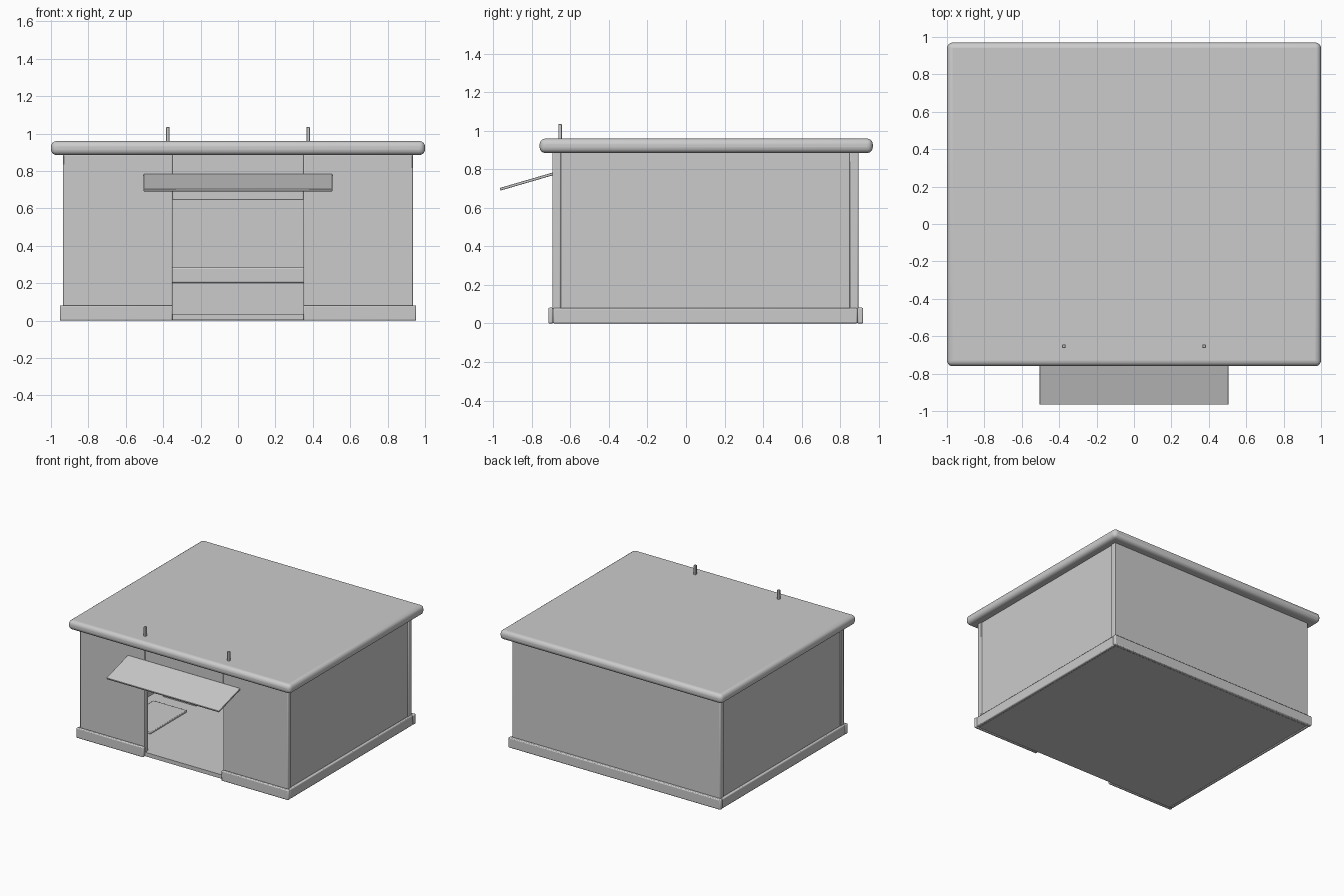
import bpy, math

if "Cube" in bpy.data.objects:
    bpy.data.objects.remove(bpy.data.objects["Cube"])


def box(name, x, y, z, bevel=0.0, segments=2):
    """Box from (min, max) ranges, with optional rounded edges."""
    bpy.ops.mesh.primitive_cube_add(
        size=1, location=[(r[0] + r[1]) / 2 for r in (x, y, z)])
    ob = bpy.context.object
    ob.name = name
    ob.scale = [r[1] - r[0] for r in (x, y, z)]
    bpy.ops.object.transform_apply(location=False, rotation=False, scale=True)
    if bevel:
        mod = ob.modifiers.new("rounded_edges", 'BEVEL')
        mod.width = bevel
        mod.segments = segments
        bpy.ops.object.shade_smooth_by_angle(angle=math.radians(40))
    return ob


def pair(name, x, y, z, bevel=0.0):
    """The same box on the right and mirrored on the left."""
    box(name + "_right", x, y, z, bevel)
    box(name + "_left", (-x[1], -x[0]), y, z, bevel)


# Floor and roof slab
box("floor", (-0.925, 0.925), (-0.69, 0.89), (0.003, 0.035))
box("roof", (-1, 1), (-0.76, 0.97), (0.885, 0.96), 0.03, 4)

# Walls, with a doorway in the front
pair("front_wall", (0.35, 0.935), (-0.693, -0.65), (0.01, 0.89), 0.006)
box("door_lintel", (-0.35, 0.35), (-0.69, -0.653), (0.645, 0.89), 0.004)
box("back_wall", (-0.935, 0.935), (0.85, 0.895), (0.01, 0.89), 0.006)
pair("side_wall", (0.885, 0.928), (-0.65, 0.85), (0.01, 0.89))

# Skirting around the foot of the walls
pair("front_skirting", (0.35, 0.953), (-0.715, -0.69), (0, 0.082), 0.007)
box("back_skirting", (-0.953, 0.953), (0.89, 0.92), (0, 0.082), 0.007)
pair("side_skirting", (0.925, 0.95), (-0.69, 0.89), (0, 0.08), 0.007)

# Sloping awning over the doorway
drop, reach = 0.08, 0.275
awning = box("awning", (-0.505, 0.505),
             (-math.hypot(drop, reach) / 2, math.hypot(drop, reach) / 2),
             (-0.007, 0.007), 0.003)
awning.location = (0, -0.69 - reach / 2, 0.737)
awning.rotation_euler.x = math.atan2(drop, reach)

# Thin poles that pass up through the roof
pair("awning_pole", (0.366, 0.384), (-0.663, -0.645), (0.77, 1.035), 0.003)

# Low bench along the back and two mats on the floor
box("bench_base", (-0.8, 0.8), (0.55, 0.85), (0.035, 0.2))
box("bench_seat", (-0.82, 0.82), (0.52, 0.85), (0.2, 0.285), 0.01)
for i, (y0, y1) in enumerate([(-0.41, 0.06), (0.18, 0.5)]):
    box("floor_mat_%d" % (i + 1), (-0.8, -0.5), (y0, y1), (0.03, 0.05), 0.005)
